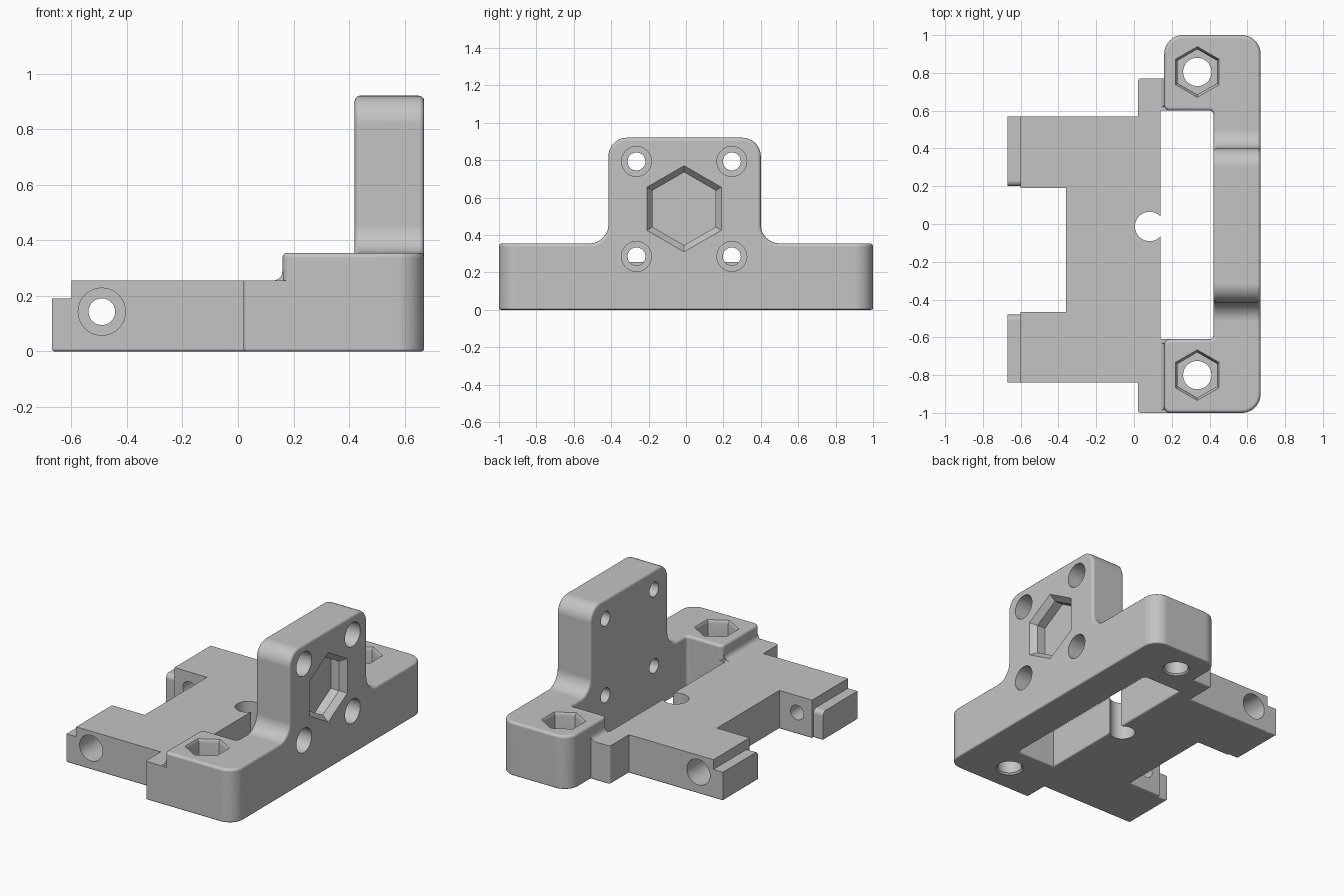
import bpy, bmesh
from math import sin, cos, pi, radians
from mathutils import Vector

cube = bpy.data.objects.get("Cube")
if cube:
    bpy.data.objects.remove(cube, do_unlink=True)

grey = bpy.data.materials.new("plain grey")
grey.use_nodes = True
grey.diffuse_color = (0.55, 0.55, 0.55, 1)
grey.node_tree.nodes["Principled BSDF"].inputs["Base Color"].default_value = (0.55, 0.55, 0.55, 1)


def place(axis, a, b, t):
    return {"x": (t, a, b), "y": (a, t, b), "z": (a, b, t)}[axis]


def face_outward(bm):
    bmesh.ops.recalc_face_normals(bm, faces=bm.faces[:])
    if bm.calc_volume(signed=True) < 0:
        bmesh.ops.reverse_faces(bm, faces=bm.faces[:])


def make_object(name, bm):
    bmesh.ops.remove_doubles(bm, verts=bm.verts[:], dist=0.00002)
    face_outward(bm)
    mesh = bpy.data.meshes.new(name)
    bm.to_mesh(mesh)
    bm.free()
    mesh.materials.append(grey)
    obj = bpy.data.objects.new(name, mesh)
    bpy.context.scene.collection.objects.link(obj)
    return obj


def round_outline(points):
    """Outline of right-angled corners (a, b, radius) with arcs at the corners."""
    out = []
    for i, (a, b, r) in enumerate(points):
        p = Vector((a, b))
        if not r:
            out.append(p)
            continue
        d1 = (Vector(points[i - 1][:2]) - p).normalized()
        d2 = (Vector(points[(i + 1) % len(points)][:2]) - p).normalized()
        n = 12 if r > 0.05 else 5
        for k in range(n + 1):
            t = k / n * pi / 2
            out.append(p + (d1 + d2) * r - (d2 * cos(t) + d1 * sin(t)) * r)
    return out


def prism(name, points, axis, lo, hi, bevels=()):
    """Extruded outline; bevels are (edge rule, width) pairs."""
    bm = bmesh.new()
    rim = round_outline(points)
    ends = [[bm.verts.new(place(axis, p.x, p.y, t)) for p in rim] for t in (lo, hi)]
    for end in ends:
        bm.faces.new(end)
    for i in range(len(rim)):
        j = (i + 1) % len(rim)
        bm.faces.new((ends[0][i], ends[0][j], ends[1][j], ends[1][i]))
    face_outward(bm)
    for rule, width in bevels:
        edges = [e for e in bm.edges if rule(e)]
        bmesh.ops.bevel(bm, geom=edges, offset=width, segments=3, profile=0.5, affect="EDGES")
    return make_object(name, bm)


def bore(axis, a, b, steps, sides=40):
    """Stepped round or hexagonal cutter; steps are (position, radius)."""
    bm = bmesh.new()
    rings = []
    for t, r in steps:
        angles = [pi / 2 + 2 * pi * k / sides for k in range(sides)]
        rings.append([bm.verts.new(place(axis, a + r * cos(w), b + r * sin(w), t)) for w in angles])
    for low, high in zip(rings, rings[1:]):
        for k in range(sides):
            j = (k + 1) % sides
            bm.faces.new((low[k], low[j], high[j], high[k]))
    bm.faces.new(rings[0])
    bm.faces.new(rings[-1])
    cutter = make_object("cutter", bm)
    cutter.hide_render = True
    return cutter


def apply_modifier(obj, mod):
    bpy.context.view_layer.objects.active = obj
    bpy.ops.object.modifier_apply(modifier=mod.name)


def cut(targets, cutter):
    for obj in targets:
        mod = obj.modifiers.new("cut", "BOOLEAN")
        mod.operation = "DIFFERENCE"
        mod.solver = "EXACT"
        mod.object = cutter
        apply_modifier(obj, mod)
    bpy.data.objects.remove(cutter, do_unlink=True)


def at_height(z):
    return lambda e: all(abs(v.co.z - z) < 1e-4 for v in e.verts)


def upper_rim(e):
    a, b = (v.co for v in e.verts)
    return min(a.z, b.z) > 0.3 and abs(a.x - b.x) < 1e-4


# C-shaped end frame with a bolt block at each end
RAIL_TOP = 0.355
frame = prism("end_frame", [
    (0.16, -1, 0.03), (0.67, -1, 0.1), (0.67, 1, 0.1), (0.16, 1, 0.1),
    (0.16, 0.6, 0.03), (0.42, 0.6, 0.02), (0.42, -0.61, 0.02), (0.16, -0.61, 0.03),
], "z", 0, RAIL_TOP, [(at_height(0), 0.01), (at_height(RAIL_TOP), 0.018)])

# Upright mounting plate blending into the rail
upright = prism("upright_plate", [
    (-0.59, 0.15, 0), (0.57, 0.15, 0), (0.57, RAIL_TOP, 0), (0.4, RAIL_TOP, 0.1),
    (0.4, 0.92, 0.1), (-0.415, 0.92, 0.1), (-0.415, RAIL_TOP, 0.1), (-0.59, RAIL_TOP, 0),
], "x", 0.42, 0.67, [(upper_rim, 0.018)])

# Low forked plate with side flanges
fork = prism("forked_plate", [
    (-0.6, -0.84, 0), (0.02, -0.84, 0), (0.02, -1, 0.015), (0.19, -1, 0), (0.19, -0.61, 0),
    (0.14, -0.61, 0), (0.14, 0.6, 0), (0.19, 0.6, 0), (0.19, 0.77, 0), (0.02, 0.77, 0.015),
    (0.02, 0.57, 0), (-0.6, 0.57, 0), (-0.6, 0.19, 0), (-0.36, 0.19, 0),
    (-0.36, -0.465, 0), (-0.6, -0.465, 0),
], "z", 0, 0.255, [(at_height(0), 0.01)])
parts = [frame, upright, fork]

# Lower lugs at the fork tips, rounded on the inner top edge
for name, outer, inner in (("front_lug", -0.84, -0.48), ("back_lug", 0.57, 0.2)):
    parts.append(prism(name, [(outer, 0, 0), (inner, 0, 0), (inner, 0.19, 0.03), (outer, 0.19, 0)],
                       "x", -0.67, -0.585, [(at_height(0), 0.01)]))

# Concave fillets where the flanges meet the bolt blocks
for name, y0, y1 in (("front_fillet", -0.985, -0.63), ("back_fillet", 0.62, 0.77)):
    parts.append(prism(name, [(0.125, 0.25, 0), (0.18, 0.25, 0), (0.18, 0.29, 0), (0.16, 0.29, 0),
                              (0.16, 0.255, 0.034), (0.125, 0.255, 0)], "y", y0, y1))

# Bolt holes with hexagonal nut pockets in the blocks
for y in (-0.8, 0.805):
    cut([frame], bore("z", 0.335, y, [(-0.1, 0.085), (0, 0.085), (0.01, 0.075), (0.3, 0.075)]))
    cut([frame], bore("z", 0.335, y, [(0.2, 0.12), (0.335, 0.12), (0.356, 0.135), (0.5, 0.135)], 6))

# Counterbored screw holes and hexagonal pocket in the upright
for y in (-0.265, 0.245):
    for z in (0.285, 0.793):
        cut([frame, upright], bore("x", y, z, [(0.3, 0.048), (0.52, 0.048), (0.52, 0.08), (0.8, 0.08)]))
cut([frame, upright], bore("x", -0.01, 0.54, [(0.57, 0.195), (0.63, 0.195), (0.671, 0.231), (0.8, 0.231)], 6))

# Cross holes in the fork arms, wide on the outer sides
for outer, seat, inner in ((-0.9, -0.64, -0.4), (0.63, 0.37, 0.13)):
    cut([fork], bore("y", -0.49, 0.143, [(outer, 0.085), (seat, 0.085), (seat, 0.048), (inner, 0.048)]))

# Round relief on the window edge
cut([fork], bore("z", 0.083, -0.013, [(-0.1, 0.078), (0.4, 0.078)]))

# Smooth curved faces while keeping edges crisp
for obj in parts:
    bpy.ops.object.select_all(action="DESELECT")
    obj.select_set(True)
    bpy.context.view_layer.objects.active = obj
    bpy.ops.object.shade_smooth_by_angle(angle=radians(32))
    mod = obj.modifiers.new("even shading", "WEIGHTED_NORMAL")
    mod.keep_sharp = True
    apply_modifier(obj, mod)
